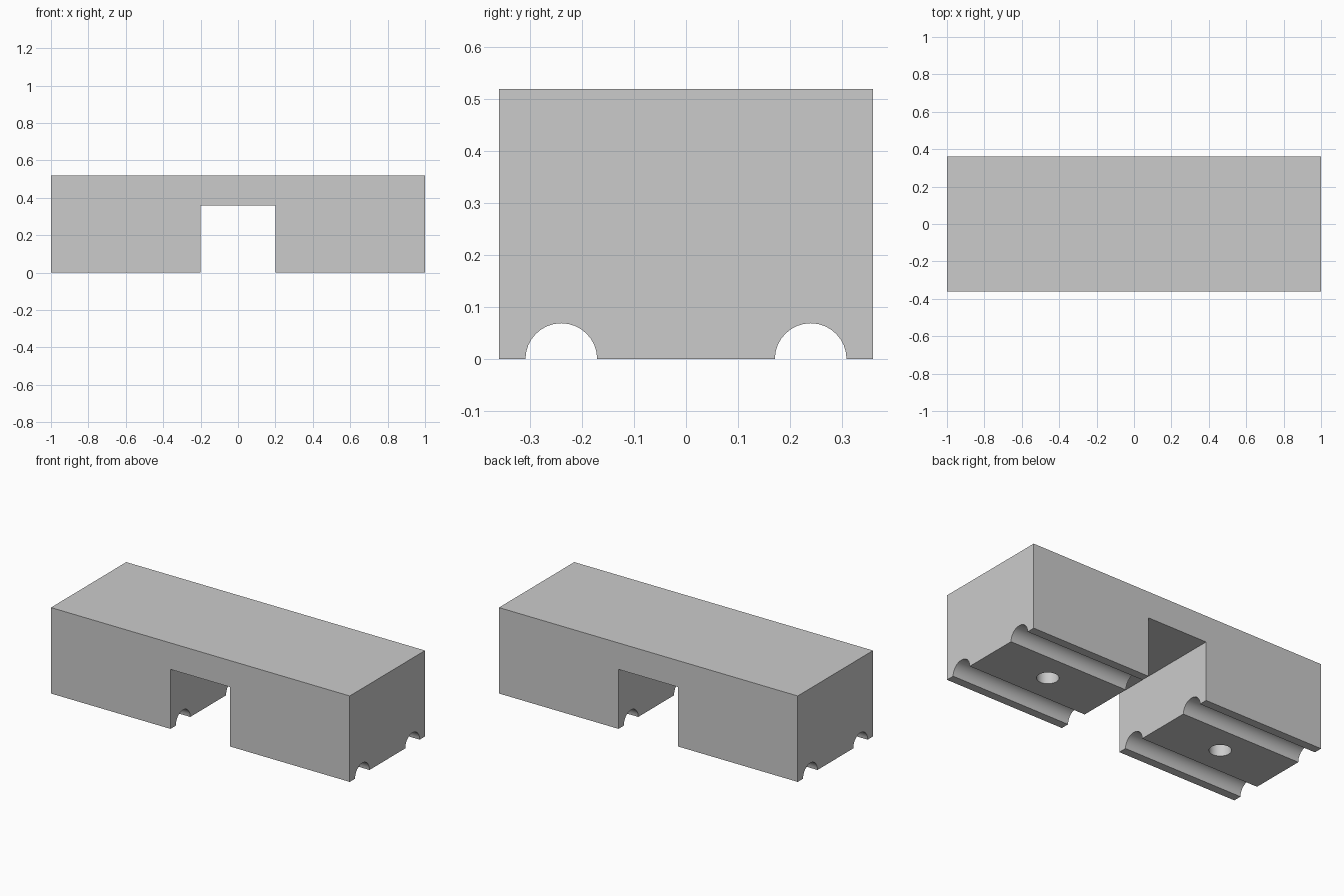
import bpy, bmesh, math

if "Cube" in bpy.data.objects:
    bpy.data.objects.remove(bpy.data.objects["Cube"])

L, W, H = 2.0, 0.72, 0.52      # overall size
SLOT_W, SLOT_H = 0.4, 0.36     # central opening
GROOVE_Y, GROOVE_R = 0.24, 0.069
HOLE_X, HOLE_R, HOLE_D = 0.6, 0.06, 0.3


def arc(cy, r, n=16):
    """Half circle over z = 0, from -y to +y."""
    return [(cy - r * math.cos(math.pi * i / n), r * math.sin(math.pi * i / n))
            for i in range(n + 1)]


def cut(target, cutter):
    """Subtract the cutter from the target, then delete it."""
    bpy.context.view_layer.objects.active = target
    mod = target.modifiers.new("cut", 'BOOLEAN')
    mod.operation = 'DIFFERENCE'
    mod.solver = 'EXACT'
    mod.object = cutter
    bpy.ops.object.modifier_apply(modifier=mod.name)
    bpy.data.objects.remove(cutter, do_unlink=True)


# Block: end profile with two grooves underneath, extruded along x
profile = [(-W / 2, 0)] + arc(-GROOVE_Y, GROOVE_R) + arc(GROOVE_Y, GROOVE_R)
profile += [(W / 2, 0), (W / 2, H), (-W / 2, H)]
bm = bmesh.new()
face = bm.faces.new([bm.verts.new((-L / 2, y, z)) for y, z in profile])
ext = bmesh.ops.extrude_face_region(bm, geom=[face], use_keep_orig=True)
verts = [g for g in ext["geom"] if isinstance(g, bmesh.types.BMVert)]
bmesh.ops.translate(bm, verts=verts, vec=(L, 0, 0))
bmesh.ops.recalc_face_normals(bm, faces=bm.faces[:])
mesh = bpy.data.meshes.new("bridge_block")
bm.to_mesh(mesh)
bm.free()
block = bpy.data.objects.new("bridge_block", mesh)
bpy.context.collection.objects.link(block)

# Central opening through the front and back
bpy.ops.mesh.primitive_cube_add(size=1, location=(0, 0, SLOT_H - 0.3))
slot = bpy.context.object
slot.name = "slot_cutter"
slot.scale = (SLOT_W, 2, 0.6)
slot.hide_render = True
bpy.context.view_layer.update()
cut(block, slot)

# Blind peg holes in the underside of each foot
for side in (-1, 1):
    bpy.ops.mesh.primitive_cylinder_add(
        vertices=32, radius=HOLE_R, depth=2 * HOLE_D, location=(side * HOLE_X, 0, 0))
    hole = bpy.context.object
    hole.name = "hole_cutter"
    hole.hide_render = True
    cut(block, hole)

# Smooth grooves and holes, crisp block edges
bpy.ops.object.select_all(action='DESELECT')
block.select_set(True)
bpy.context.view_layer.objects.active = block
bpy.ops.object.shade_smooth_by_angle(angle=math.radians(30))
